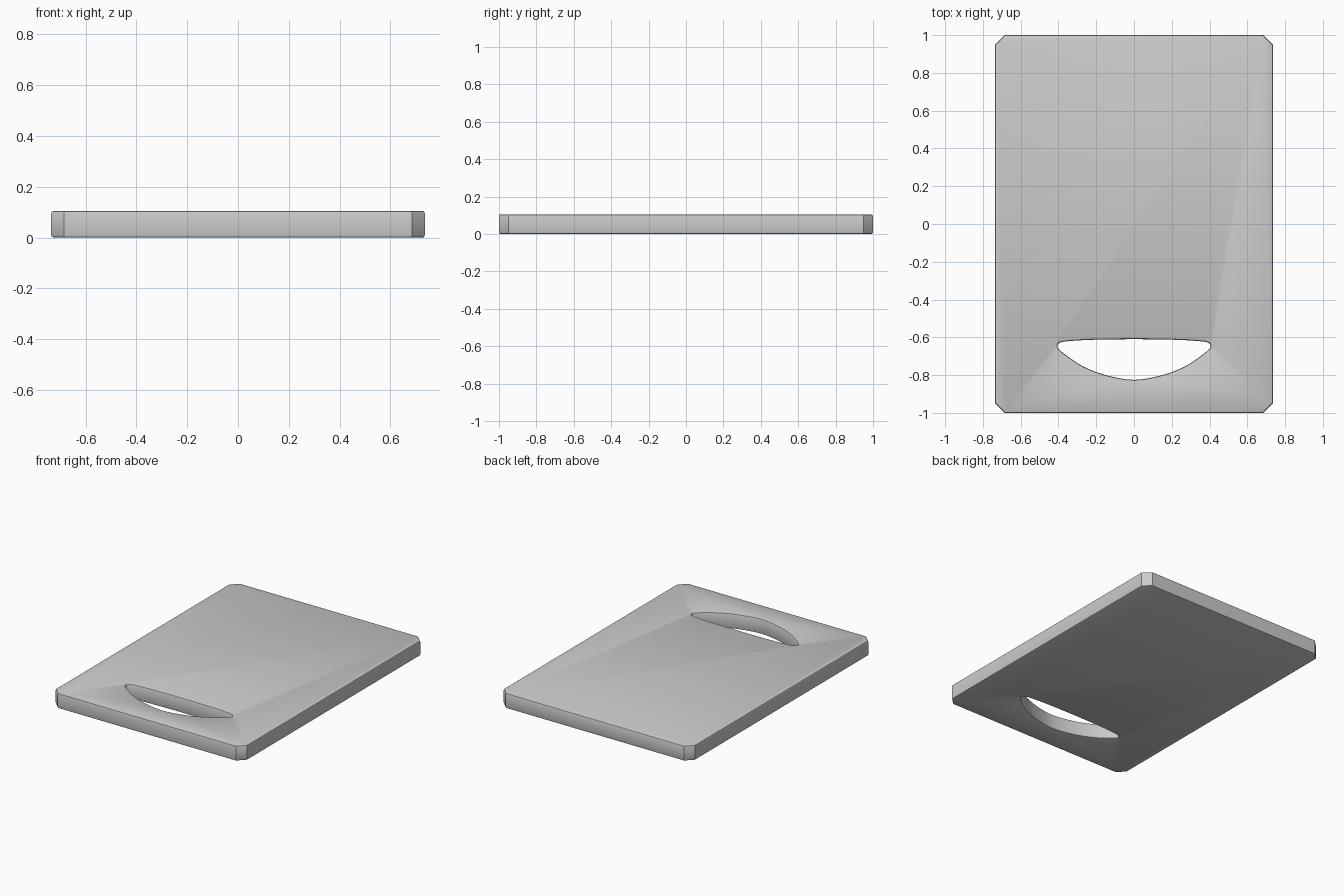
import bpy, bmesh
from math import radians

if "Cube" in bpy.data.objects:
    bpy.data.objects.remove(bpy.data.objects["Cube"])

W, L, H, C = 0.735, 1.0, 0.105, 0.05


def prism(name, outline, z0, z1):
    """Extrude a flat outline into a solid object."""
    bm = bmesh.new()
    face = bm.faces.new([bm.verts.new((x, y, z0)) for x, y in outline])
    top = bmesh.ops.extrude_face_region(bm, geom=[face])["geom"]
    for v in top:
        if isinstance(v, bmesh.types.BMVert):
            v.co.z = z1
    bmesh.ops.recalc_face_normals(bm, faces=bm.faces)
    mesh = bpy.data.meshes.new(name)
    bm.to_mesh(mesh)
    bm.free()
    obj = bpy.data.objects.new(name, mesh)
    bpy.context.collection.objects.link(obj)
    return obj


def smooth_loop(pts, steps):
    """Closed Catmull-Rom curve through the points."""
    n, out = len(pts), []
    for i in range(n):
        a, b, c, d = (pts[(i + k) % n] for k in (-1, 0, 1, 2))
        for s in range(steps):
            t = s / steps
            out.append(tuple(0.5 * (2 * q + (r - p) * t + (2 * p - 5 * q + 4 * r - w) * t**2
                                    + (3 * q - p - 3 * r + w) * t**3)
                             for p, q, r, w in zip(a, b, c, d)))
    return out


# board with clipped corners
board = prism("cutting_board", [
    (W - C, -L), (W, -L + C), (W, L - C), (W - C, L),
    (C - W, L), (-W, L - C), (-W, C - L), (C - W, -L)], 0, H)

# crescent handle hole, right half mirrored to the left
half = [(0, -.825), (.1, -.812), (.2, -.784), (.28, -.748), (.35, -.702),
        (.393, -.667), (.406, -.649), (.398, -.632), (.365, -.622),
        (.25, -.614), (.12, -.611), (0, -.61)]
loop = half + [(-x, y) for x, y in half[-2:0:-1]]
cutter = prism("handle_cutter", smooth_loop(loop, 3), -0.1, H + 0.1)
cutter.hide_render = True
cutter.hide_set(True)

cut = board.modifiers.new("handle_hole", 'BOOLEAN')
cut.operation = 'DIFFERENCE'
cut.solver = 'EXACT'
cut.object = cutter

# soft rims on the outside and around the hole
rim = board.modifiers.new("soft_rim", 'BEVEL')
rim.width = 0.01
rim.segments = 2
rim.limit_method = 'ANGLE'
rim.angle_limit = radians(60)

bpy.context.view_layer.objects.active = board
board.select_set(True)
bpy.ops.object.modifier_apply(modifier="handle_hole")
bpy.ops.object.modifier_apply(modifier="soft_rim")
bpy.ops.object.shade_smooth_by_angle(angle=radians(40))
bpy.data.objects.remove(cutter)
